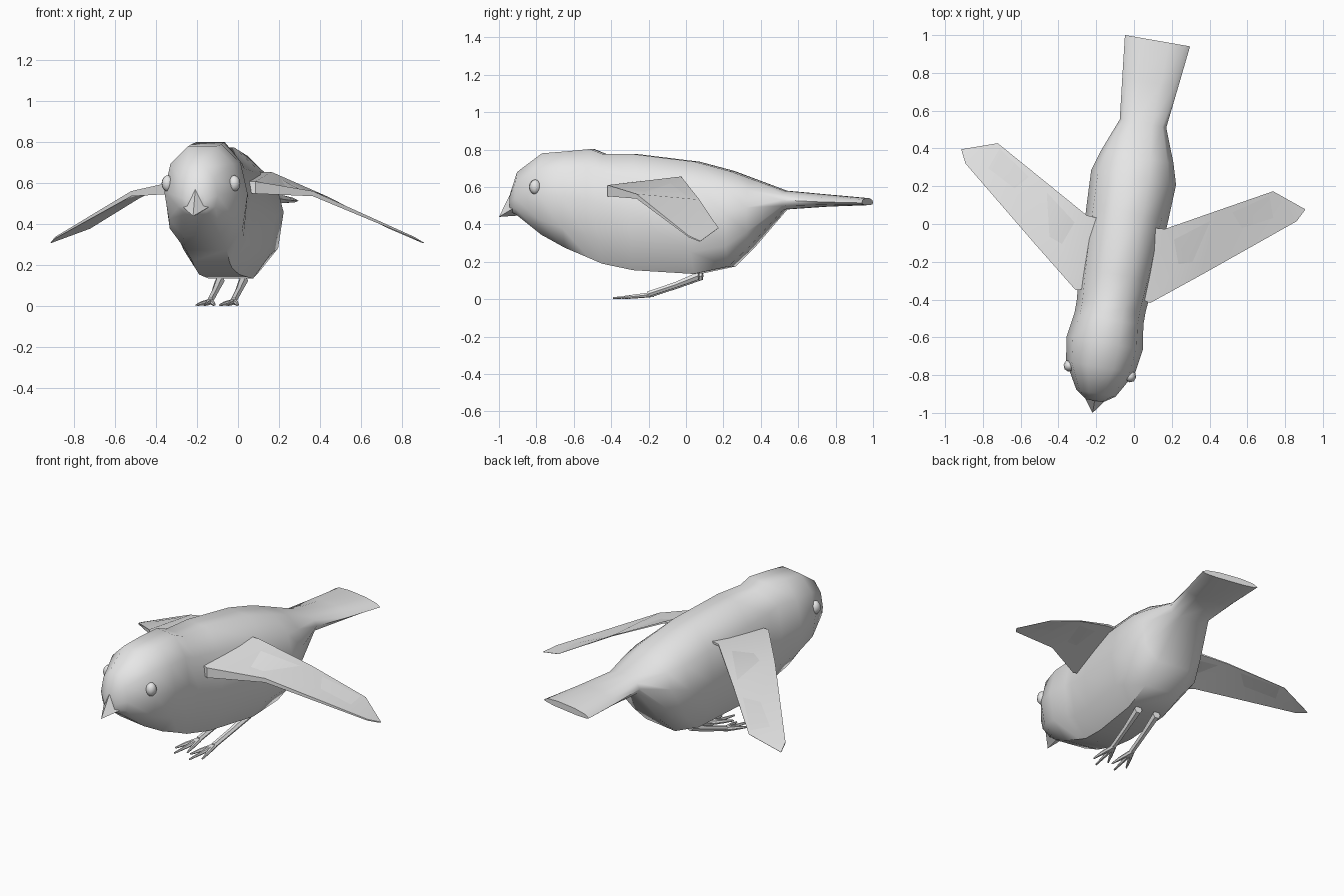
import bpy
import bmesh
import math
from mathutils import Matrix, Vector

cube = bpy.data.objects.get("Cube")
if cube:
    bpy.data.objects.remove(cube, do_unlink=True)

# One plain grey for the whole bird
grey = bpy.data.materials.new("plain_grey")
grey.use_nodes = True
grey.diffuse_color = (0.8, 0.8, 0.8, 1)
grey.node_tree.nodes["Principled BSDF"].inputs["Base Color"].default_value = (0.8, 0.8, 0.8, 1)

# The bird stands turned slightly to one side
STANCE = Matrix.Translation((-0.045, 0, 0)) @ Matrix.Rotation(math.radians(-9.9), 4, 'Z')


def finish(name, bm, angle):
    bmesh.ops.recalc_face_normals(bm, faces=bm.faces)
    bm.transform(STANCE)
    mesh = bpy.data.meshes.new(name)
    bm.to_mesh(mesh)
    bm.free()
    mesh.materials.append(grey)
    obj = bpy.data.objects.new(name, mesh)
    bpy.context.collection.objects.link(obj)
    bpy.ops.object.select_all(action='DESELECT')
    obj.select_set(True)
    bpy.context.view_layer.objects.active = obj
    bpy.ops.object.shade_smooth_by_angle(angle=math.radians(angle))
    return obj


def add_loft(bm, rings):
    """Skin a list of equal-sized point rings and cap both ends."""
    loops = [[bm.verts.new(p) for p in ring] for ring in rings]
    n = len(loops[0])
    for a, b in zip(loops, loops[1:]):
        for i in range(n):
            j = (i + 1) % n
            bm.faces.new((a[i], a[j], b[j], b[i]))
    bm.faces.new(loops[0])
    bm.faces.new(loops[-1])


def body_ring(y, top, bottom, half, mid):
    """Ten-sided section, rounded above and fuller below."""
    ring = []
    for k in range(10):
        a = math.radians(18 + 36 * k)
        s, c = math.sin(a), math.cos(a) / math.cos(math.radians(18))
        power = 0.6 if c < -0.01 else 0.85
        x = math.copysign(abs(s) ** power, s) * half
        z = mid + c * ((top - mid) if c > 0 else (mid - bottom))
        ring.append((x, y, z))
    return ring


def tube(bm, path):
    """Tapered six-sided limb through (x, y, z, radius) points."""
    rings = []
    for x, y, z, r in path:
        rings.append([(x + r * math.cos(k * math.pi / 3), y, z + r * math.sin(k * math.pi / 3))
                      for k in range(6)])
    add_loft(bm, rings)


# Body, head and tail: y, top, bottom, half width, widest height
sections = [
    (-0.95, 0.57, 0.47, 0.045, 0.52),
    (-0.91, 0.68, 0.45, 0.105, 0.54),
    (-0.77, 0.78, 0.345, 0.185, 0.56),
    (-0.64, 0.79, 0.275, 0.205, 0.55),
    (-0.51, 0.803, 0.22, 0.185, 0.53),
    (-0.44, 0.775, 0.19, 0.185, 0.51),
    (-0.27, 0.775, 0.155, 0.2, 0.47),
    (0.06, 0.735, 0.135, 0.22, 0.44),
    (0.25, 0.685, 0.175, 0.228, 0.46),
    (0.36, 0.645, 0.28, 0.195, 0.49),
    (0.54, 0.58, 0.48, 0.125, 0.53),
    (0.76, 0.56, 0.495, 0.15, 0.52),
    (0.985, 0.54, 0.503, 0.175, 0.515),
]
bm = bmesh.new()
add_loft(bm, [body_ring(*s) for s in sections])
finish("body", bm, 50)

# Beak
bm = bmesh.new()
for p in [(0, -1.015, 0.44), (0, -0.95, 0.57), (0.1, -0.88, 0.51),
          (-0.1, -0.88, 0.51), (0, -0.87, 0.45), (0, -0.85, 0.53)]:
    bm.verts.new(p)
bmesh.ops.convex_hull(bm, input=bm.verts)
finish("beak", bm, 30)

# Wing stations: leading point, trailing point, leading thickness
stations = [
    ((0.08, -0.36, 0.58), (0.08, 0.0, 0.645), 0.06),
    ((0.2, -0.39, 0.58), (0.21, 0.01, 0.65), 0.06),
    ((0.45, -0.19, 0.55), (0.47, 0.155, 0.53), 0.025),
    ((0.89, 0.17, 0.335), (0.74, 0.305, 0.38), 0.008),
    ((0.92, 0.23, 0.312), (0.925, 0.24, 0.31), 0.006),
]

for name, side in (("left", 1), ("right", -1)):
    flip = Vector((side, 1, 1))

    # Wing
    bm = bmesh.new()
    rings = []
    for lead, trail, thick in stations:
        up = Vector((0, 0, thick / 2))
        lead, trail = Vector(lead) * flip, Vector(trail) * flip
        rings.append([lead + up, trail + up * 0.2, trail - up * 0.2, lead - up])
    add_loft(bm, rings)
    finish(name + "_wing", bm, 30)

    # Eye
    bm = bmesh.new()
    place = Matrix.Translation((side * 0.165, -0.79, 0.6)) @ Matrix.Diagonal((0.03, 0.032, 0.04, 1))
    bmesh.ops.create_uvsphere(bm, u_segments=8, v_segments=6, radius=1, matrix=place)
    finish(name + "_eye", bm, 50)

    # Leg with three forward toes
    bm = bmesh.new()
    x = side * 0.058
    tube(bm, [(x, 0.08, 0.125, 0.024), (x, -0.05, 0.075, 0.018), (x, -0.2, 0.026, 0.017)])
    for spread, reach in ((-0.045, -0.33), (0, -0.385), (0.045, -0.33)):
        tube(bm, [(x, -0.185, 0.024, 0.014),
                  (x + spread * 0.6, -0.27, 0.015, 0.011),
                  (x + spread, reach, 0.006, 0.005)])
    finish(name + "_leg", bm, 50)
